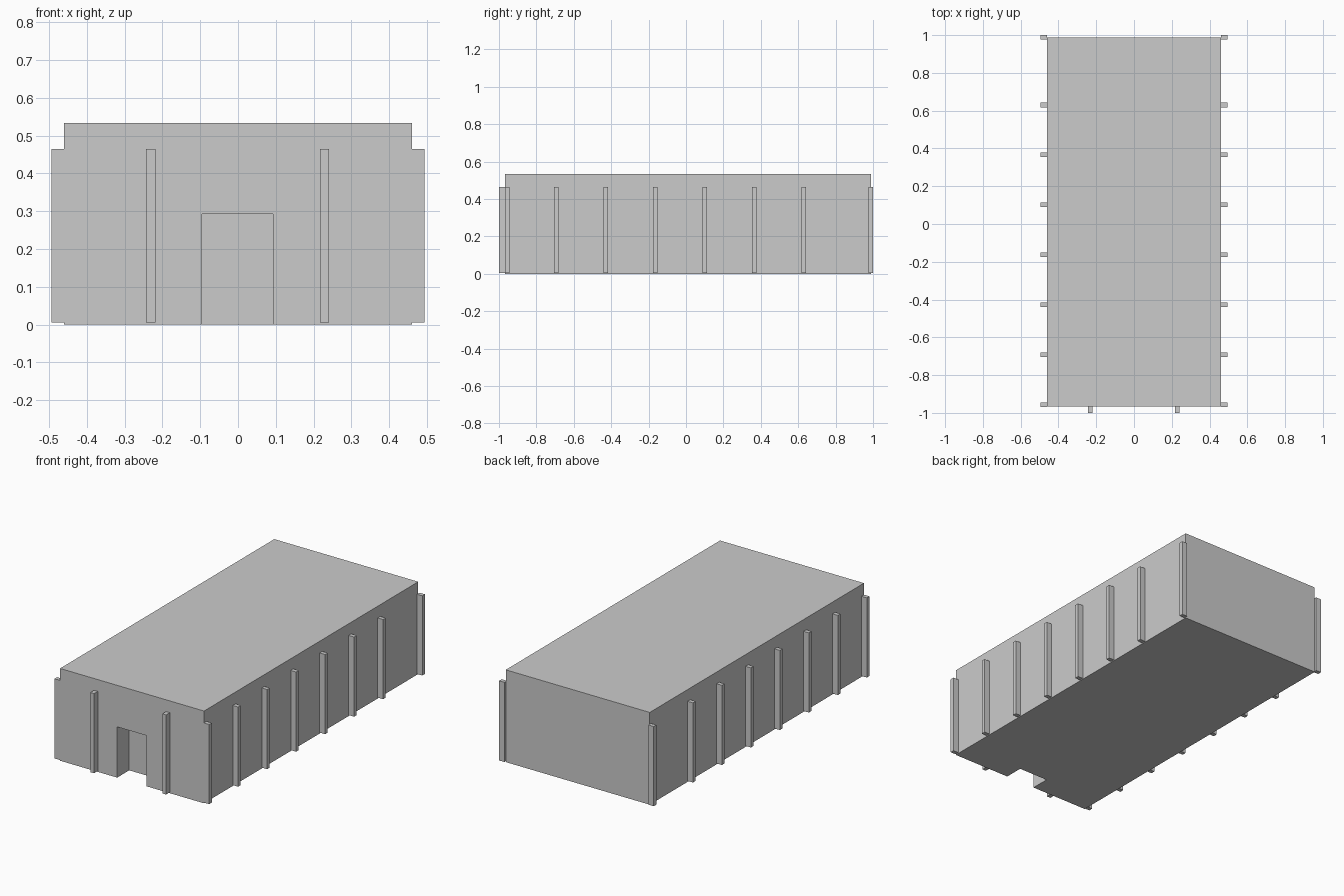
import bpy

if "Cube" in bpy.data.objects:
    bpy.data.objects.remove(bpy.data.objects["Cube"])


def box(name, x0, x1, y0, y1, z0, z1):
    """Axis-aligned box given by its limits."""
    bpy.ops.mesh.primitive_cube_add(
        size=1, location=((x0 + x1) / 2, (y0 + y1) / 2, (z0 + z1) / 2))
    ob = bpy.context.object
    ob.name = name
    ob.scale = (x1 - x0, y1 - y0, z1 - z0)
    bpy.ops.object.transform_apply(location=False, rotation=False, scale=True)
    return ob


HALF_W, FRONT, BACK, TOP = 0.46, -0.967, 0.988, 0.533
POST_OUT, POST_HALF, POST_Z0, POST_Z1 = 0.034, 0.012, 0.005, 0.465

# Main hall block
hall = box("hall", -HALF_W, HALF_W, FRONT, BACK, 0, TOP)

# Doorway recess cut into the front, open at the floor
cutter = box("doorway_cutter", -0.095, 0.093, FRONT - 0.1, FRONT + 0.11, -0.1, 0.293)
cutter.hide_render = True
cutter.hide_viewport = False
cutter.display_type = 'WIRE'
cut = hall.modifiers.new("doorway", 'BOOLEAN')
cut.object = cutter
cut.operation = 'DIFFERENCE'
cut.solver = 'EXACT'
bpy.context.view_layer.objects.active = hall
bpy.ops.object.modifier_apply(modifier=cut.name)
bpy.data.objects.remove(cutter, do_unlink=True)

# Posts along both long walls: seven evenly spaced, one at the back corner
post_ys = [-0.957 + 0.2645 * i for i in range(7)] + [0.988]
for side, s in (("left", -1), ("right", 1)):
    for i, y in enumerate(post_ys):
        xs = sorted((s * HALF_W, s * (HALF_W + POST_OUT)))
        box(f"{side}_post_{i + 1}", *xs, y - POST_HALF, y + POST_HALF,
            POST_Z0, POST_Z1)

# Posts either side of the doorway
for side, x in (("left", -0.231), ("right", 0.229)):
    box(f"front_{side}_post", x - POST_HALF, x + POST_HALF,
        FRONT - POST_OUT, FRONT, POST_Z0, POST_Z1)
